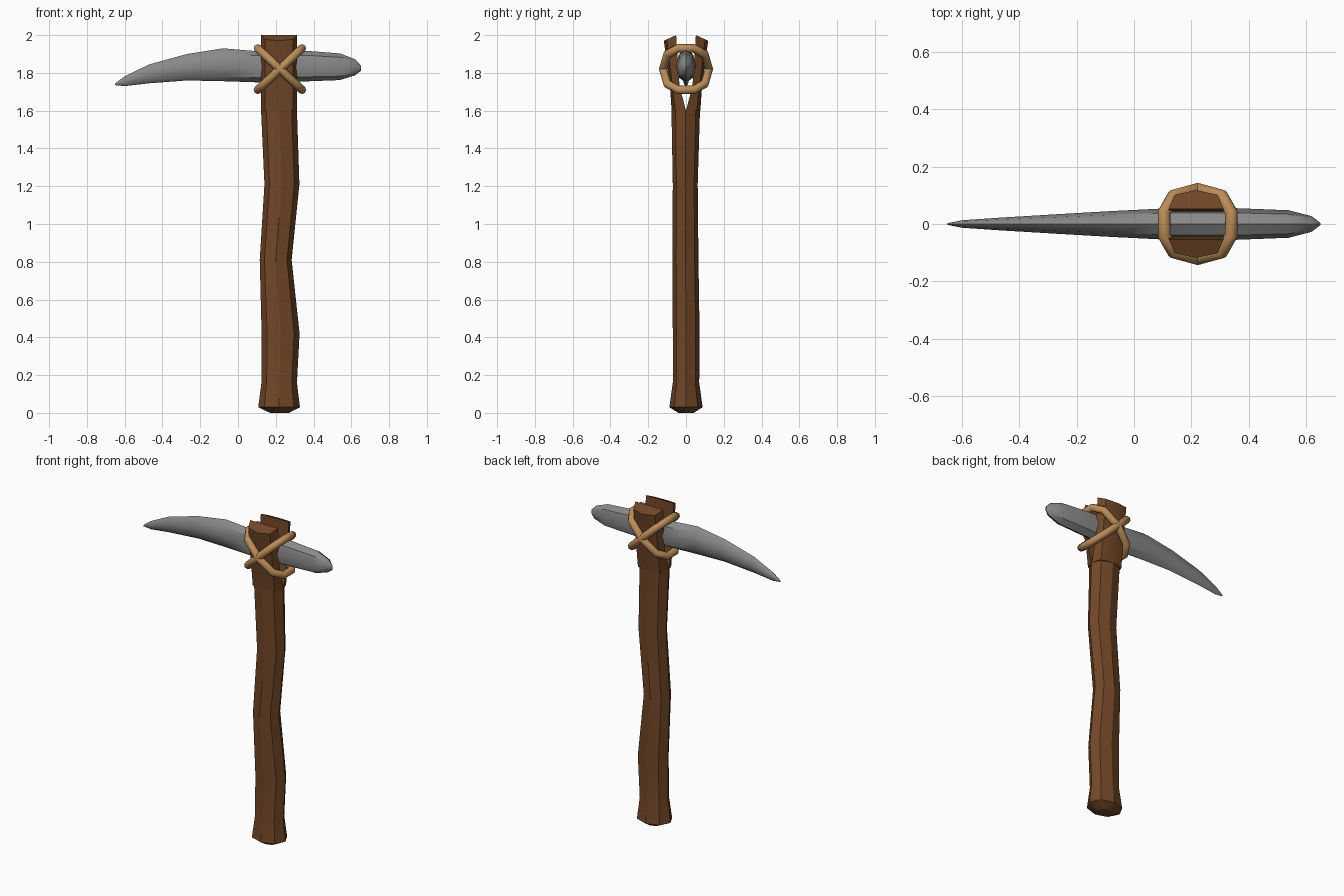
import bpy, bmesh, math
from mathutils import Vector

if "Cube" in bpy.data.objects:
    bpy.data.objects.remove(bpy.data.objects["Cube"])


def material(name, rgb):
    m = bpy.data.materials.new(name)
    m.diffuse_color = (*rgb, 1)
    m.use_nodes = True
    m.node_tree.nodes["Principled BSDF"].inputs["Base Color"].default_value = m.diffuse_color
    return m


wood = material("brown wood", (0.165, 0.062, 0.02))
stone = material("grey stone", (0.25, 0.25, 0.25))
cord = material("tan cord", (0.50, 0.265, 0.10))


def loft(bm, rings, closed=False):
    """Skin a list of equal-length point rings; cap the ends unless closed."""
    vs = [[bm.verts.new(p) for p in r] for r in rings]
    n = len(vs[0])
    pairs = list(zip(vs, vs[1:])) + ([(vs[-1], vs[0])] if closed else [])
    for a, b in pairs:
        for i in range(n):
            j = (i + 1) % n
            bm.faces.new((a[i], a[j], b[j], b[i]))
    if not closed:
        bm.faces.new(vs[0][::-1])
        bm.faces.new(vs[-1])


def finish(bm, name, mat, angle):
    bmesh.ops.recalc_face_normals(bm, faces=bm.faces)
    me = bpy.data.meshes.new(name)
    bm.to_mesh(me)
    bm.free()
    ob = bpy.data.objects.new(name, me)
    bpy.context.collection.objects.link(ob)
    me.materials.append(mat)
    bpy.ops.object.select_all(action='DESELECT')
    bpy.context.view_layer.objects.active = ob
    ob.select_set(True)
    bpy.ops.object.shade_smooth_by_angle(angle=math.radians(angle))
    return ob


# Handle: crooked eight-sided shaft (z, x min, x max, y min, y max)
bm = bmesh.new()
shaft = [(0.0, 0.17, 0.27, -0.04, 0.04), (0.03, 0.107, 0.328, -0.088, 0.088),
         (0.16, 0.124, 0.312, -0.07, 0.07), (0.42, 0.125, 0.326, -0.07, 0.072),
         (0.81, 0.115, 0.284, -0.072, 0.066), (1.21, 0.14, 0.325, -0.07, 0.062),
         (1.60, 0.122, 0.312, -0.077, 0.074)]
rings = []
for z, x0, x1, y0, y1 in shaft:
    rings.append([((x0 + x1) / 2 + (x1 - x0) / 2 * math.cos(k * math.pi / 4),
                   (y0 + y1) / 2 + (y1 - y0) / 2 * math.sin(k * math.pi / 4), z)
                  for k in range(8)])
loft(bm, rings)

# Fork prongs: half sections that spread apart (z, inner y, outer y)
for s in (-1, 1):
    rings = []
    for z, yi, yo in [(1.60, 0.0, 0.076), (1.73, 0.034, 0.085),
                      (1.90, 0.046, 0.107), (1.985, 0.052, 0.118)]:
        tilt = 0.015 if z > 1.95 else 0
        d = yo - yi
        rings.append([(0.217 + dx, s * (yi + f * d), z + tilt * (1 - 2 * f))
                      for dx, f in [(-0.096, 0), (0.096, 0), (0.075, 0.75),
                                    (0, 1), (-0.075, 0.75)]])
    loft(bm, rings)
finish(bm, "handle", wood, 30)

# Stone head: tapered spike (x, z low, z high, half width)
bm = bmesh.new()
head = [(-0.65, 1.735, 1.745, 0.003), (-0.60, 1.73, 1.782, 0.013),
        (-0.47, 1.745, 1.845, 0.022), (-0.27, 1.76, 1.90, 0.034),
        (-0.08, 1.756, 1.93, 0.045), (0.10, 1.75, 1.915, 0.054),
        (0.36, 1.755, 1.917, 0.055), (0.54, 1.762, 1.903, 0.048),
        (0.62, 1.787, 1.872, 0.027), (0.65, 1.81, 1.84, 0.004)]
rings = []
for x, z0, z1, w in head:
    rings.append([(x, w * math.sin(k * math.pi / 4),
                   (z0 + z1) / 2 + (z1 - z0) / 2 * math.cos(k * math.pi / 4))
                  for k in range(8)])
loft(bm, rings)
finish(bm, "stone_head", stone, 40)

# Lashing: two angular cord loops crossing on the front and the back
half = [(0, 0.121), (0.72, 0.098), (1, 0.04), (1, -0.04), (0.72, -0.098)]
path = half + [(-u, -y) for u, y in half]
R, SIDES = 0.022, 8
for s, name in ((1, "cord_loop_rising"), (-1, "cord_loop_falling")):
    pts = [Vector((0.222 + 0.117 * u, y, 1.82 + s * 0.11 * u)) for u, y in path]
    normal = Vector((-s * 0.11, 0, 0.117)).normalized()
    bm = bmesh.new()
    rings = []
    for i, p in enumerate(pts):
        a = (p - pts[i - 1]).normalized()
        b = (pts[(i + 1) % len(pts)] - p).normalized()
        side = (a + b).normalized().cross(normal)
        side /= max(0.5, math.sqrt((1 + a.dot(b)) / 2))
        rings.append([p + R * (side * math.cos(2 * math.pi * k / SIDES)
                               + normal * math.sin(2 * math.pi * k / SIDES))
                      for k in range(SIDES)])
    loft(bm, rings, closed=True)
    finish(bm, name, cord, 50)
